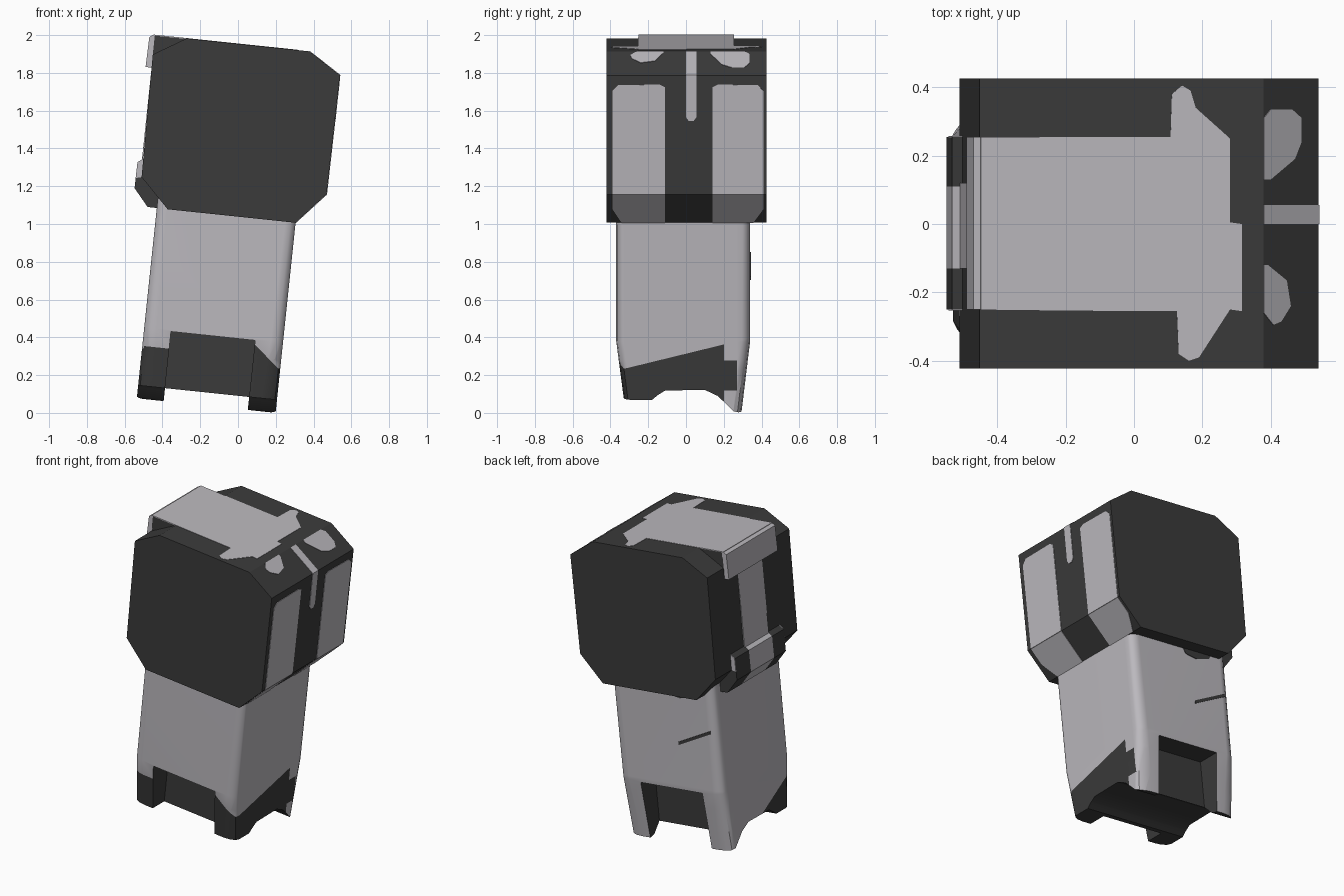
import bpy, bmesh, math
from mathutils import Vector, Matrix

if "Cube" in bpy.data.objects:
    bpy.data.objects.remove(bpy.data.objects["Cube"])

TILT = Matrix.Rotation(math.radians(6), 4, 'Y')   # whole model leans in the xz plane
X, Y, Z = Vector((1, 0, 0)), Vector((0, 1, 0)), Vector((0, 0, 1))


def material(name, rgb):
    m = bpy.data.materials.new(name)
    m.diffuse_color = (*rgb, 1)
    m.use_nodes = True
    m.node_tree.nodes["Principled BSDF"].inputs["Base Color"].default_value = m.diffuse_color
    return m


LIGHT = material("light grey", (0.50, 0.485, 0.515))
DARK = material("charcoal", (0.043, 0.043, 0.043))


def finish(name, bm, *mats):
    bmesh.ops.recalc_face_normals(bm, faces=bm.faces)
    me = bpy.data.meshes.new(name)
    bm.to_mesh(me)
    bm.free()
    for m in mats:
        me.materials.append(m)
    ob = bpy.data.objects.new(name, me)
    bpy.context.collection.objects.link(ob)
    ob.matrix_world = TILT
    return ob


def prism(name, pts, origin, u, v, depth, mat):
    """Polygon in the u/v plane, extruded along u x v."""
    o, n = Vector(origin), u.cross(v).normalized()
    bm = bmesh.new()
    f = bm.faces.new([bm.verts.new(o + u * a + v * b) for a, b in pts])
    r = bmesh.ops.extrude_face_region(bm, geom=[f])
    bmesh.ops.translate(bm, vec=n * depth,
                        verts=[e for e in r["geom"] if isinstance(e, bmesh.types.BMVert)])
    return finish(name, bm, mat)


def plate(name, pts, origin, u, v, mat=LIGHT):
    n = u.cross(v).normalized()
    return prism(name, pts, Vector(origin) - n * 0.002, u, v, 0.005, mat)


def side_prism(name, pts, y0, y1, mat):
    return prism(name, pts, (0, y1, 0), X, Z, y1 - y0, mat)


def rect(a0, a1, b0, b1):
    return [(a0, b0), (a1, b0), (a1, b1), (a0, b1)]


# ---- head block
side_prism("head", [(-.478, 1.943), (.176, 1.943), (.35, 1.834), (.345, 1.2), (.197, 1.033),
                    (-.483, 1.033), (-.638, 1.188), (-.647, 1.84)], -.422, .425, DARK)

# ---- top rail filling the corner, with hanging lip
side_prism("top_rail", [(-.46, 1.942), (-.647, 1.942), (-.647, 1.82)], -.25, .255, DARK)
side_prism("top_lip", [(-.645, 1.942), (-.657, 1.942), (-.675, 1.93), (-.678, 1.77),
                       (-.64, 1.77)], -.25, .255, LIGHT)
plate("top_panel", [(-.655, -.252), (-.078, -.255), (-.073, -.38), (-.043, -.4), (-.013, -.39),
                    (.078, -.25), (.113, -.255), (.113, 0), (.078, .005), (.078, .25),
                    (-.023, .34), (-.038, .39), (-.063, .405), (-.093, .38), (-.097, .255),
                    (-.655, .255)], (0, 0, 1.942), X, Y)

# ---- lower bracket on the left side
bracket = [(-.63, 1.295), (-.668, 1.264), (-.669, 1.126), (-.59, 1.034), (-.48, 1.034), (-.63, 1.19)]
for label, y0, y1, m in (("front", -.25, -.13, DARK), ("middle", -.13, .11, LIGHT),
                         ("back", .11, .255, DARK)):
    side_prism("bracket_" + label, bracket, y0, y1, m)
end_pts = [(-.63, 1.295), (-.668, 1.264), (-.669, 1.18), (-.63, 1.19)]
plate("bracket_end_front", end_pts, (0, -.25, 0), X, Z)
plate("bracket_end_back", [(-a, b) for a, b in end_pts], (0, .255, 0), -X, Z)
plate("left_stripe", rect(-.12, .13, 1.28, 1.84), (-.643, 0, 0), -Y, Z)

# ---- right face bands, running over the lower bevel
low_v = Vector((.148, 0, .167)).normalized()
for label, yo, yi, yb in (("front", -.39, -.11, -.34), ("back", .41, .14, .355)):
    s = 1 if yo > 0 else -1
    fv = Vector((.005, 0, .634)).normalized()
    plate("band_" + label, [(yi, 0), (yo, 0), (yo, .55), (yo - s * .03, .582),
                            (yi + s * .03, .585), (yi, .57)], (.345, 0, 1.2), Y, fv)
    plate("band_bevel_" + label, [(yi, 0), (yb, 0), (yo, .11), (yo, .223), (yi, .223)],
          (.197, 0, 1.033), Y, low_v)
plate("nose_stripe", [(0, 1.61), (.015, 1.59), (.04, 1.59), (.055, 1.61), (.055, 1.836), (0, 1.836)],
      (.349, 0, 0), Y, Z)

# ---- spots and stripe on the upper bevel
up_v, up_o = Vector((-.174, 0, .109)).normalized(), (.35, 0, 1.834)
plate("nose_stripe_top", rect(0, .055, 0, .205), up_o, Y, up_v)
plate("spot_back", [(.13, .18), (.19, .09), (.24, .065), (.31, .065), (.335, .1), (.335, .18),
                    (.31, .205), (.13, .205)], up_o, Y, up_v)
plate("spot_front", [(-.12, .19), (-.165, .12), (-.24, .105), (-.285, .14), (-.295, .17),
                     (-.26, .205), (-.12, .205)], up_o, Y, up_v)


# ---- lower body: rounded rectangle lofted down with tapered foot
def section(bm, y0, y1, z, rx, ry, x0=-.541, x1=.198):
    ring = []
    for cx, cy, a0 in ((x1 - rx, y1 - ry, 0), (x0 + rx, y1 - ry, 90),
                       (x0 + rx, y0 + ry, 180), (x1 - rx, y0 + ry, 270)):
        for i in range(4):
            a = math.radians(a0 + i * 30)
            ring.append(bm.verts.new((cx + rx * math.cos(a), cy + ry * math.sin(a), z)))
    return ring


bm = bmesh.new()
rings = [section(bm, -.318, .292, 0, .09, .045), section(bm, -.37, .34, .40, .065, .045),
         section(bm, -.37, .34, 1.1, .055, .04)]
for lo, hi in zip(rings, rings[1:]):
    for i in range(16):
        j = (i + 1) % 16
        bm.faces.new((lo[i], lo[j], hi[j], hi[i]))
bm.faces.new(rings[0])
bm.faces.new(rings[-1])
body = finish("lower_body", bm, LIGHT, DARK)

# ---- cutters: arch between the feet, and front and back notches
arch = [(-.5, .09), (-.18, .09), (-.15, .115), (-.11, .14), (.1, .143), (.17, .11), (.25, .03),
        (.28, .021), (.5, .021), (.5, -.2), (-.5, -.2)]
cutters = [prism("arch_cutter", arch, (-1, 0, 0), Y, Z, 2, DARK),
           side_prism("front_notch_cutter", rect(-.398, .05, -.5, .391), -.6, -.21, DARK),
           side_prism("back_notch_cutter", rect(-.398, .05, -.5, .391), .19, .6, DARK)]
for c in cutters:
    c.hide_render = True
    mod = body.modifiers.new("cut", 'BOOLEAN')
    mod.operation, mod.object, mod.solver = 'DIFFERENCE', c, 'EXACT'
dg = bpy.context.evaluated_depsgraph_get()
mesh = bpy.data.meshes.new_from_object(body.evaluated_get(dg))
body.modifiers.clear()
body.data = mesh
for c in cutters:
    bpy.data.objects.remove(c)
mesh.materials.clear()
mesh.materials.append(LIGHT)
mesh.materials.append(DARK)

# ---- dark worn edge at the foot: cut along sloping lines, then colour by side
bm = bmesh.new()
bm.from_mesh(mesh)


def slope(axis, a0, z0, a1, z1):
    d = Vector((0, 0, z1 - z0))
    d[axis] = a1 - a0
    p = Vector((0, 0, z0))
    p[axis] = a0
    n = d.cross(X if axis == 1 else Y)
    return p, (n if n.z > 0 else -n)


FLAT = (Vector((0, 0, .30)), Z)
RIGHT = slope(1, -.37, .245, .2, .385)
FRONT = slope(0, .05, .37, .2, .245)
LEFT = slope(1, -.37, .31, 0, .12)
for p, n in (FLAT, RIGHT, FRONT, LEFT, (Y * .2, Y), (Y * .27, Y), (Z * .14, Z)):
    bmesh.ops.bisect_plane(bm, geom=bm.verts[:] + bm.edges[:] + bm.faces[:],
                           plane_co=p, plane_no=n, dist=1e-5)


def below(c, plane):
    return (c - plane[0]).dot(plane[1]) < 0


for f in bm.faces:
    c, n = f.calc_center_median(), f.normal
    notch = c.z < .392 and (
        (abs(n.x) > .9 and min(abs(c.x + .398), abs(c.x - .05)) < .005)
        or (abs(n.y) > .9 and min(abs(c.y + .21), abs(c.y - .19)) < .005))
    if notch or n.z < -.3:
        dark = True
    elif abs(n.y) > abs(n.x):
        dark = n.y < 0 and below(c, FLAT if c.x < -.17 else FRONT)
    elif n.x > 0:
        dark = (c.y < .2 and below(c, RIGHT)) or (.2 < c.y < .27 and .14 < c.z < .30)
    else:
        dark = below(c, LEFT)
    f.material_index = int(dark)
bm.to_mesh(mesh)
bm.free()

bpy.context.view_layer.objects.active = body
body.select_set(True)
bpy.ops.object.shade_smooth_by_angle(angle=math.radians(35))
wn = body.modifiers.new("weighted", 'WEIGHTED_NORMAL')
wn.keep_sharp = True

# ---- dark marks on the back of the lower body
plate("back_scratch", [(.26, .68), (.5, .785), (.5, .805), (.26, .70)], (0, .34, 0), -X, Z, DARK)
plate("back_patch", [(.2, 1.04), (.22, 1.0), (.3, .985), (.4, 1.01), (.42, 1.04)],
      (0, .34, 0), -X, Z, DARK)
